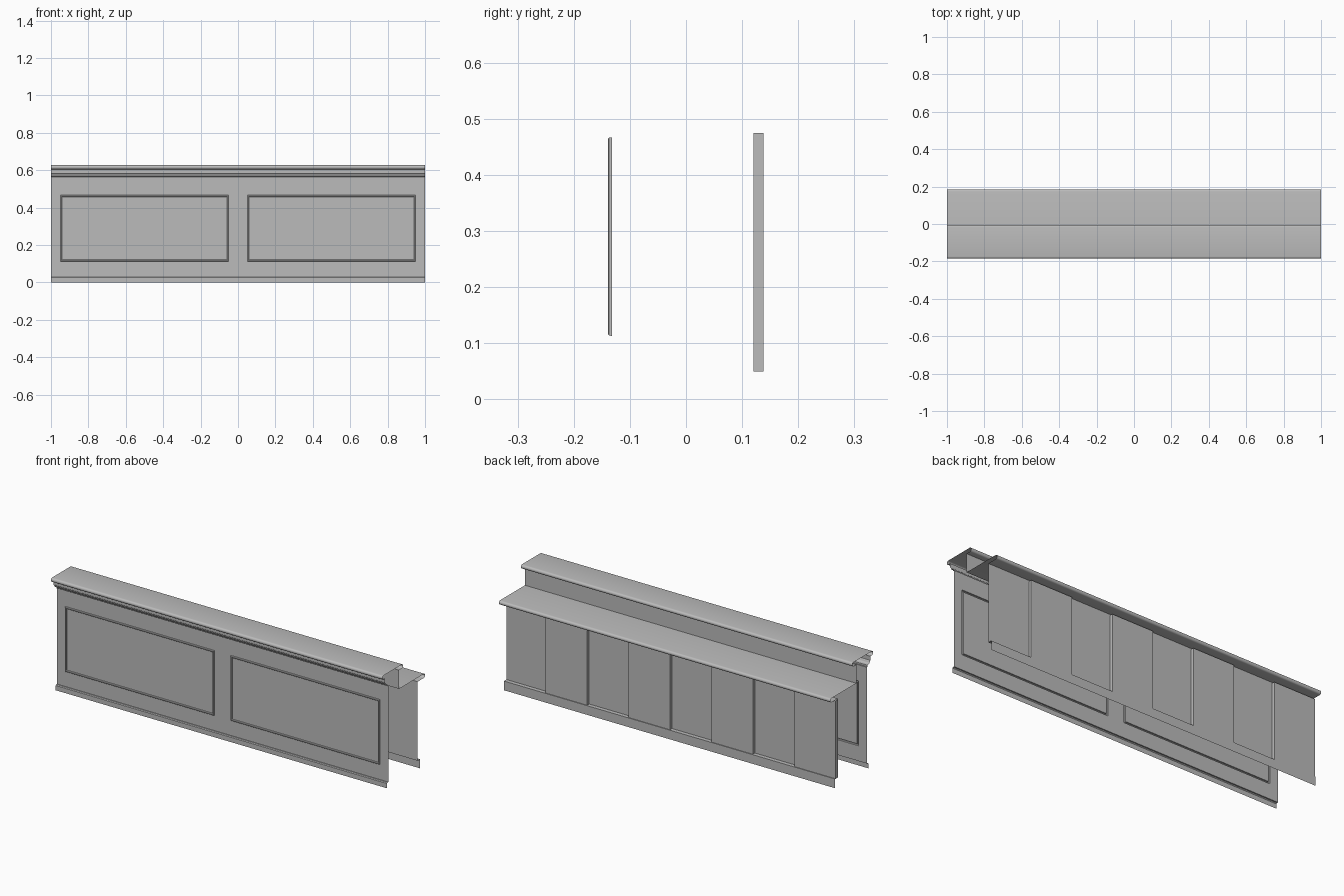
import bpy, bmesh, math

cube = bpy.data.objects.get("Cube")
if cube:
    bpy.data.objects.remove(cube, do_unlink=True)

grey = bpy.data.materials.new("plain_grey")
grey.use_nodes = True
colour = (0.5, 0.5, 0.5, 1)
grey.diffuse_color = colour
grey.node_tree.nodes["Principled BSDF"].inputs["Base Color"].default_value = colour

HALF = 1.0          # half the counter length
FRONT, BACK = -0.132, 0.12    # wall planes


def finish(name, bm):
    mesh = bpy.data.meshes.new(name)
    bm.to_mesh(mesh)
    bm.free()
    mesh.materials.append(grey)
    ob = bpy.data.objects.new(name, mesh)
    bpy.context.collection.objects.link(ob)
    bpy.ops.object.select_all(action='DESELECT')
    ob.select_set(True)
    bpy.context.view_layer.objects.active = ob
    bpy.ops.object.shade_smooth_by_angle(angle=math.radians(35))
    return ob


def strip(name, path):
    """Sweep a (y, z) path along the whole length as an open sheet."""
    bm = bmesh.new()
    rows = [[bm.verts.new((x, y, z)) for x in (-HALF, HALF)] for y, z in path]
    for a, b in zip(rows, rows[1:]):
        bm.faces.new((a[0], a[1], b[1], b[0]))
    return finish(name, bm)


def arc(y, z, r, start, end, n=4):
    angles = [math.radians(start + (end - start) * i / n) for i in range(n + 1)]
    return [(y + r * math.cos(a), z + r * math.sin(a)) for a in angles]


# Front skirting
strip("front_skirting", [(-0.143, 0), (-0.143, 0.026), (-0.139, 0.03), (FRONT, 0.03)])

# Front wall with two raised rectangular mouldings
bm = bmesh.new()
xs = (-HALF, -0.95, -0.05, 0.05, 0.95, HALF)
zs = (0.03, 0.113, 0.467, 0.555)
grid = [[bm.verts.new((x, FRONT, z)) for x in xs] for z in zs]
panels = []
for r in range(len(zs) - 1):
    for c in range(len(xs) - 1):
        face = bm.faces.new((grid[r][c], grid[r][c + 1], grid[r + 1][c + 1], grid[r + 1][c]))
        if r == 1 and c in (1, 3):
            panels.append(face)
bm.normal_update()
for thickness, depth in ((0.001, 0.005), (0.003, 0.002), (0.005, 0), (0.003, -0.002), (0.001, -0.005)):
    bmesh.ops.inset_individual(bm, faces=panels, thickness=thickness, depth=depth)
    bm.normal_update()
finish("front_wall", bm)

# Cornice below the bar top
cornice = [(FRONT, 0.555), (-0.138, 0.555), (-0.138, 0.564), (-0.143, 0.566)]
cornice += arc(-0.145, 0.577, 0.011, 270, 180)
cornice += [(-0.16, 0.582), (-0.16, 0.605)]
strip("cornice", cornice)

# Bar top with rounded edges
r = 0.011
bar = [(-0.16, 0.605)] + arc(-0.185 + r, 0.616, r, 270, 90, 8)
bar += arc(-0.005 - r, 0.616, r, 90, -90, 8) + [(-0.04, 0.605)]
strip("bar_top", bar)

# Riser between the two levels
strip("riser", [(-0.04, 0.605), (-0.04, 0.503)])

# Lower work counter with a rounded rear edge
counter = [(-0.04, 0.503)] + arc(0.185 - r, 0.492, r, 90, -90, 8) + [(BACK, 0.481)]
strip("work_counter", counter)

# Rear wall and skirting
strip("rear_wall", [(BACK, 0.481), (BACK, 0.05)])
strip("rear_skirting", [(BACK, 0.05), (0.142, 0.05), (0.142, 0)])

# Raised cupboard doors on every second bay, open at the back
bay = HALF / 4
for i in range(4):
    right = HALF - 2 * bay * (i + 1)
    bm = bmesh.new()
    bmesh.ops.create_cube(bm, size=1)
    for v in bm.verts:
        v.co.x = right + bay * (v.co.x + 0.5)
        v.co.y = BACK + 0.018 * (v.co.y + 0.5)
        v.co.z = 0.05 + 0.425 * (v.co.z + 0.5)
    bm.normal_update()
    hidden = [f for f in bm.faces if f.normal.y < -0.9]
    bmesh.ops.delete(bm, geom=hidden, context='FACES')
    finish(f"cupboard_door_{i + 1}", bm)
